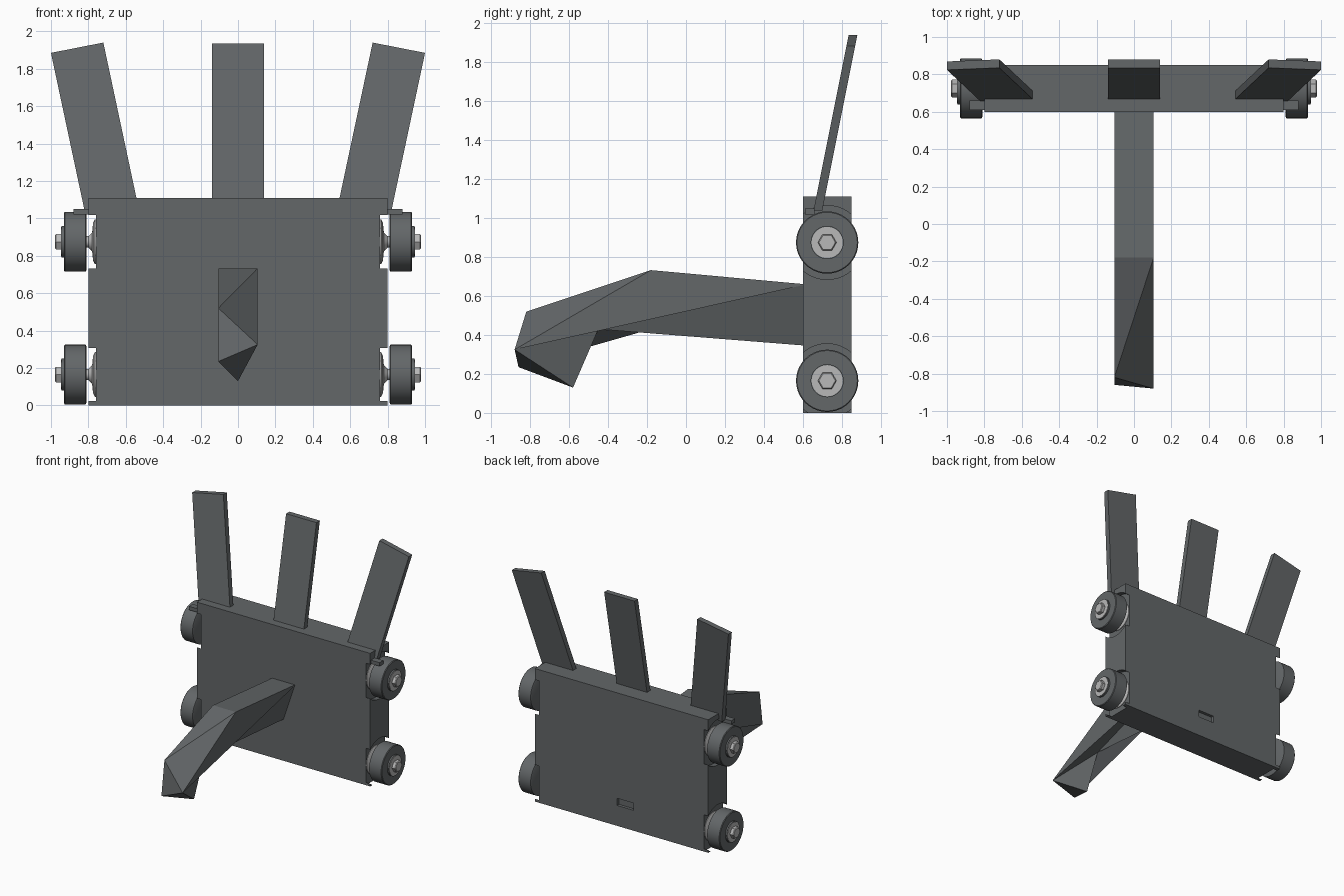
import bpy, bmesh, math
from mathutils import Vector

if "Cube" in bpy.data.objects:
    bpy.data.objects.remove(bpy.data.objects["Cube"], do_unlink=True)


def material(name, rgb):
    m = bpy.data.materials.new(name)
    m.use_nodes = True
    m.diffuse_color = (*rgb, 1)
    m.node_tree.nodes["Principled BSDF"].inputs["Base Color"].default_value = (*rgb, 1)
    return m


DARK = material("dark grey", (0.125, 0.135, 0.14))
LIGHT = material("light grey metal", (0.48, 0.48, 0.48))


def finish(name, bm, mat, smooth=False):
    bmesh.ops.recalc_face_normals(bm, faces=bm.faces)
    mesh = bpy.data.meshes.new(name)
    bm.to_mesh(mesh)
    bm.free()
    mesh.materials.append(mat)
    ob = bpy.data.objects.new(name, mesh)
    bpy.context.collection.objects.link(ob)
    bpy.ops.object.select_all(action='DESELECT')
    ob.select_set(True)
    bpy.context.view_layer.objects.active = ob
    if smooth:
        bpy.ops.object.shade_smooth_by_angle(angle=math.radians(30))
    return ob


def box(name, lo, hi):
    bm = bmesh.new()
    bmesh.ops.create_cube(bm, size=1)
    lo, hi = Vector(lo), Vector(hi)
    for v in bm.verts:
        v.co = (lo + hi) / 2 + v.co * (hi - lo)
    return finish(name, bm, DARK)


def lathe(name, profile, side, z, mat, segments=40):
    """Turn an (x, radius) profile about a wheel axis."""
    bm = bmesh.new()
    angles = [2 * math.pi * i / segments for i in range(segments)]
    rings = []
    for x, r in profile:
        rings.append([bm.verts.new((side * x, AXLE_Y + r * math.cos(a), z + r * math.sin(a)))
                      for a in angles])
    for a, b in zip(rings, rings[1:]):
        for i in range(segments):
            j = (i + 1) % segments
            bm.faces.new((a[i], a[j], b[j], b[i]))
    bm.faces.new(rings[0])
    bm.faces.new(rings[-1])
    return finish(name, bm, mat, segments > 8)


def cut(target, cutter):
    cutter.hide_render = True
    mod = target.modifiers.new("cut", 'BOOLEAN')
    mod.object = cutter
    mod.solver = 'EXACT'
    bpy.context.view_layer.objects.active = target
    bpy.ops.object.modifier_apply(modifier=mod.name)
    bpy.data.objects.remove(cutter, do_unlink=True)


AXLE_Y = 0.725
WHEELS = [(s, z, f"{v}_{h}") for s, h in ((1, "left"), (-1, "right"))
          for z, v in ((0.165, "lower"), (0.875, "upper"))]

# Body slab with round wheel wells and a slot in the back
body = box("body", (-0.8, 0.6, 0), (0.8, 0.85, 1.11))
for side, z, label in WHEELS:
    cut(body, lathe("well_cutter", [(0.76, 0.19), (0.9, 0.19)], side, z, DARK))
cut(body, box("slot_cutter", (-0.11, 0.825, 0.17), (0.04, 0.9, 0.23)))

# Wheels: tyre, inner flange with axle, hub disc and hexagonal nut
for side, z, label in WHEELS:
    lathe("wheel_" + label, [(0.81, 0.15), (0.815, 0.16), (0.925, 0.16), (0.93, 0.155),
                             (0.93, 0.085), (0.943, 0.085)], side, z, DARK)
    lathe("axle_" + label, [(0.755, 0.12), (0.765, 0.12), (0.775, 0.10), (0.78, 0.05),
                            (0.8, 0.03), (0.82, 0.03)], side, z, LIGHT)
    lathe("hub_" + label, [(0.93, 0.08), (0.947, 0.08)], side, z, LIGHT)
    lathe("nut_" + label, [(0.94, 0.048), (0.972, 0.048), (0.978, 0.042)], side, z, LIGHT, 6)


# Blades leaning back from the top edge
def blade(name, outline):
    bm = bmesh.new()
    front, back = ([bm.verts.new((x, 0.655 + (z - 1.04) * 0.2 + depth, z)) for x, z in outline]
                   for depth in (0, 0.045))
    bm.faces.new(front)
    bm.faces.new(back)
    for i in range(4):
        j = (i + 1) % 4
        bm.faces.new((front[i], front[j], back[j], back[i]))
    finish(name, bm, DARK)


blade("middle_blade", [(-0.14, 1.04), (0.14, 1.04), (0.14, 1.935), (-0.14, 1.935)])
for side, label in ((1, "left"), (-1, "right")):
    blade(label + "_blade", [(side * x, z) for x, z in
                             ((0.54, 1.095), (0.82, 1.04), (1.0, 1.885), (0.72, 1.94))])
    # Small bracket under each outer blade
    near, far = sorted((side * 0.78, side * 0.88))
    box(label + "_bracket", (near, 0.61, 1.02), (far, 0.66, 1.05))

# Bent arm with a keel along its underside and a faceted tip
W = 0.105
bm = bmesh.new()
root_r, root_l, keel, bend_r, bend_l, knee, brow, nose_l, nose_r, chin = [
    bm.verts.new(p) for p in (
        (-W, 0.62, 0.66), (W, 0.62, 0.66), (0, 0.62, 0.345),
        (-W, -0.18, 0.733), (W, -0.18, 0.733), (0, -0.45, 0.43),
        (-W, -0.82, 0.52), (W, -0.88, 0.325), (-W, -0.86, 0.235), (0, -0.58, 0.13))]
top = [(root_r, root_l, bend_l, bend_r), (bend_r, bend_l, brow), (bend_l, nose_l, brow)]
tip = [(brow, nose_l, nose_r), (nose_r, nose_l, chin)]
left = [(root_l, nose_l, bend_l), (root_l, knee, nose_l), (root_l, keel, knee),
        (nose_l, knee, chin)]
right = [(root_r, bend_r, brow), (root_r, brow, nose_r), (root_r, nose_r, knee),
         (root_r, knee, keel), (nose_r, chin, knee)]
for facet in top + tip + left + right + [(root_r, keel, root_l)]:
    bm.faces.new(facet)
finish("arm", bm, DARK)
